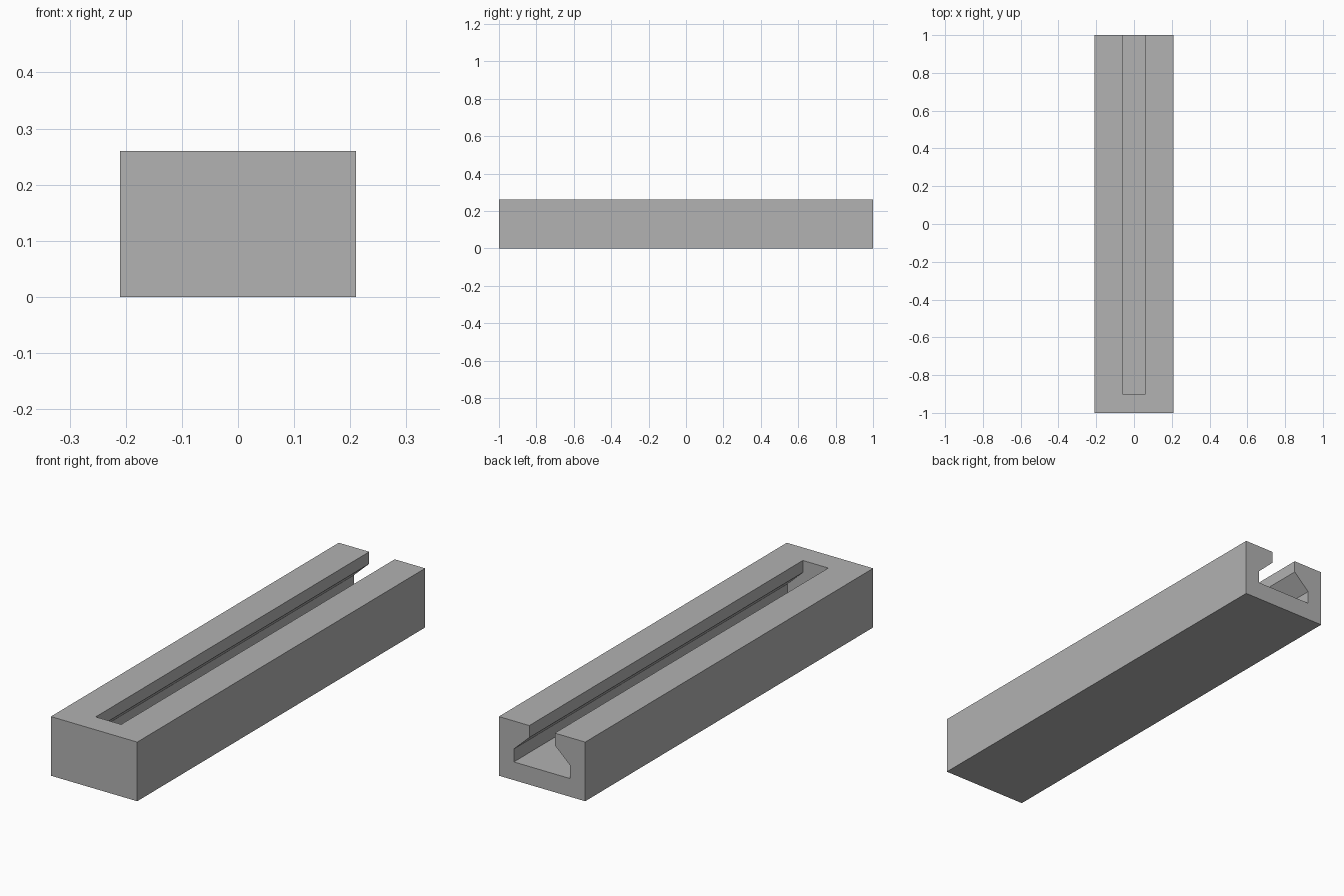
import bpy
import bmesh

cube = bpy.data.objects.get("Cube")
if cube:
    bpy.data.objects.remove(cube, do_unlink=True)

HALF_W, HEIGHT = 0.21, 0.26
FRONT, SLOT_END, BACK = -1.0, -0.9, 1.0

grey = bpy.data.materials.new("plain grey")
grey.use_nodes = True
color = (0.445, 0.445, 0.445, 1)
grey.diffuse_color = color
grey.node_tree.nodes["Principled BSDF"].inputs["Base Color"].default_value = color


def add_prism(bm, outline, y0, y1):
    """Extrude an x-z outline along y."""
    face = bm.faces.new([bm.verts.new((x, y0, z)) for x, z in outline])
    moved = bmesh.ops.extrude_face_region(bm, geom=[face])["geom"]
    verts = [v for v in moved if isinstance(v, bmesh.types.BMVert)]
    bmesh.ops.translate(bm, verts=verts, vec=(0, y1 - y0, 0))
    bmesh.ops.recalc_face_normals(bm, faces=bm.faces)


def make_object(name, outline, y0, y1):
    bm = bmesh.new()
    add_prism(bm, outline, y0, y1)
    mesh = bpy.data.meshes.new(name)
    bm.to_mesh(mesh)
    bm.free()
    mesh.materials.append(grey)
    obj = bpy.data.objects.new(name, mesh)
    bpy.context.collection.objects.link(obj)
    return obj


def mirrored(half):
    return half + [(-x, z) for x, z in reversed(half)]


# Solid rail body
rail = make_object("slotted_rail", mirrored([(HALF_W, 0), (HALF_W, HEIGHT)]),
                   FRONT, BACK)

# Slot: narrow neck, sloped shoulders, wide floor; open at top and back
slot = make_object("slot_cutter",
                   mirrored([(0.137, 0.08), (0.137, 0.137),
                             (0.062, 0.207), (0.062, HEIGHT + 0.1)]),
                   SLOT_END, BACK + 0.1)

cut = rail.modifiers.new("slot", 'BOOLEAN')
cut.operation = 'DIFFERENCE'
cut.solver = 'EXACT'
cut.object = slot

# Apply the cut and remove the cutter
bpy.context.view_layer.objects.active = rail
rail.select_set(True)
bpy.ops.object.modifier_apply(modifier=cut.name)
bpy.data.objects.remove(slot, do_unlink=True)
